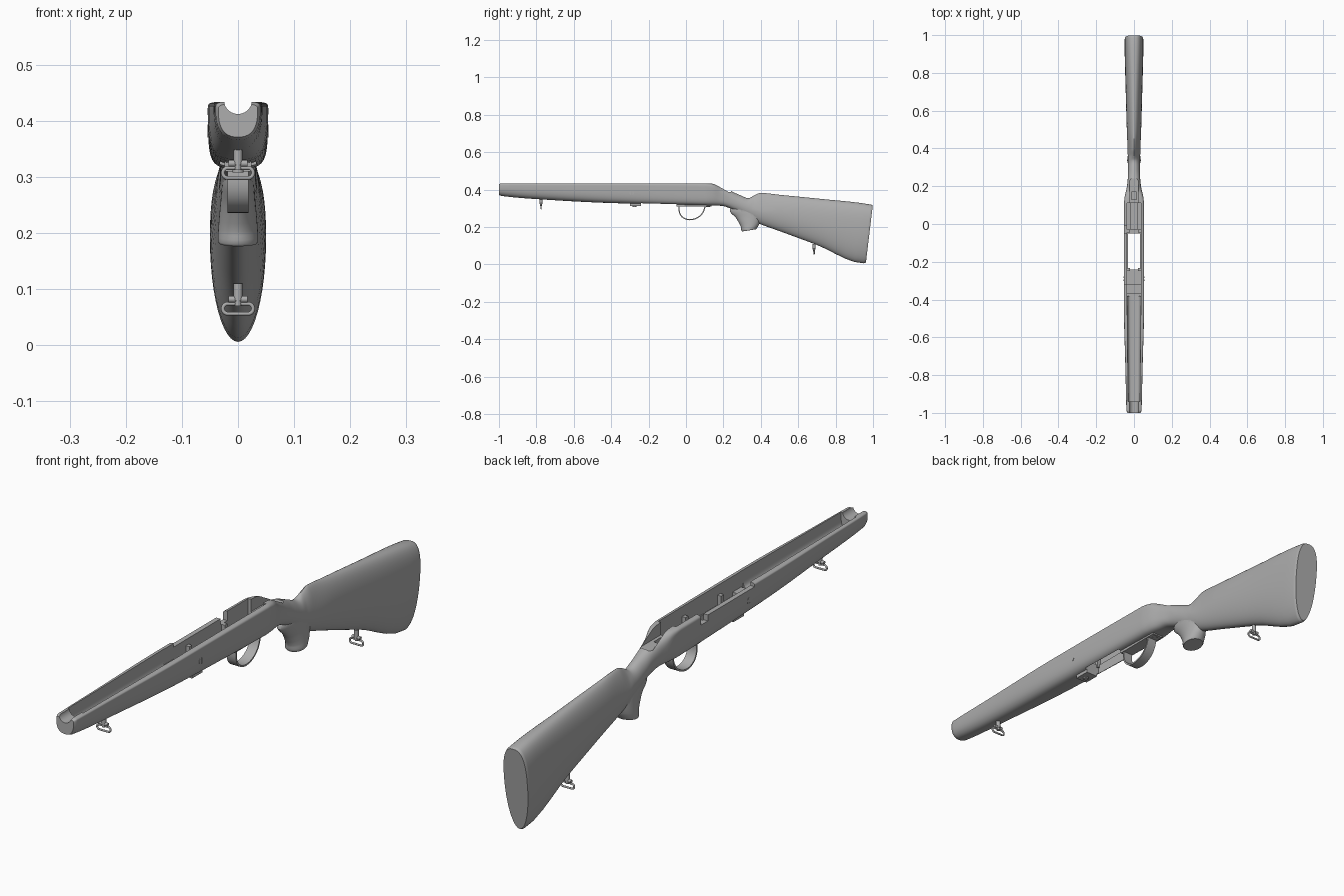
import bpy, bmesh
from math import sin, cos, pi, radians
from mathutils import Matrix, Vector

cube = bpy.data.objects.get("Cube")
if cube:
    bpy.data.objects.remove(cube, do_unlink=True)

grey = bpy.data.materials.new("plain grey")
grey.use_nodes = True
grey.diffuse_color = (0.42, 0.42, 0.42, 1)
grey.node_tree.nodes["Principled BSDF"].inputs["Base Color"].default_value = grey.diffuse_color


def finish(name, bm):
    """Turn a bmesh into a grey object."""
    bmesh.ops.recalc_face_normals(bm, faces=bm.faces)
    mesh = bpy.data.meshes.new(name)
    bm.to_mesh(mesh)
    bm.free()
    mesh.materials.append(grey)
    obj = bpy.data.objects.new(name, mesh)
    bpy.context.collection.objects.link(obj)
    return obj


def activate(obj):
    bpy.ops.object.select_all(action='DESELECT')
    obj.select_set(True)
    bpy.context.view_layer.objects.active = obj


def smooth(obj, angle=35):
    activate(obj)
    bpy.ops.object.shade_smooth_by_angle(angle=radians(angle))


def skin(name, rings):
    """Bridge closed rings of points and cap both ends."""
    bm = bmesh.new()
    loops = [[bm.verts.new(p) for p in ring] for ring in rings]
    count = len(loops[0])
    for a, b in zip(loops, loops[1:]):
        for i in range(count):
            j = (i + 1) % count
            bm.faces.new((a[i], a[j], b[j], b[i]))
    bm.faces.new(loops[0])
    bm.faces.new(loops[-1])
    return finish(name, bm)


def box(name, x0, x1, y0, y1, z0, z1):
    bm = bmesh.new()
    size = Vector((x1 - x0, y1 - y0, z1 - z0))
    centre = Vector((x0 + x1, y0 + y1, z0 + z1)) / 2
    bmesh.ops.create_cube(bm, size=1, matrix=Matrix.Translation(centre) @ Matrix.Diagonal(size.to_4d()))
    return finish(name, bm)


def rod(name, centre, axis, radius, length, sides=24):
    bm = bmesh.new()
    turn = Vector((0, 0, 1)).rotation_difference(Vector(axis)).to_matrix().to_4x4()
    bmesh.ops.create_cone(bm, cap_ends=True, segments=sides, radius1=radius, radius2=radius,
                          depth=length, matrix=Matrix.Translation(centre) @ turn)
    return finish(name, bm)


def combine(target, other, operation):
    mod = target.modifiers.new(operation, 'BOOLEAN')
    mod.operation, mod.solver, mod.object = operation, 'EXACT', other
    activate(target)
    bpy.ops.object.modifier_apply(modifier=mod.name)
    bpy.data.objects.remove(other, do_unlink=True)


def signed_power(v, p):
    return (1 if v >= 0 else -1) * abs(v) ** p


def section(y, top, bottom, middle, width, n_top, n_bottom, sides=48):
    """Cross-section with separate roundness above and below; leans near the butt."""
    lean = 0.12 * min(1, max(0, (y - 0.5) / 0.45))
    ring = []
    for i in range(sides):
        a = 2 * pi * i / sides
        upper = sin(a) >= 0
        p = 2 / (n_top if upper else n_bottom)
        reach = top - middle if upper else middle - bottom
        z = middle + reach * signed_power(sin(a), p)
        ring.append((width * signed_power(cos(a), p), y + lean * (z - bottom), z))
    return ring


def flow(stations, steps=5):
    """Fill in stations with smooth curves that do not overshoot."""
    def slope(i, k):
        if i in (0, len(stations) - 1):
            j = max(i, 1)
            return (stations[j][k] - stations[j - 1][k]) / (stations[j][0] - stations[j - 1][0])
        a, b = slope_between(i - 1, k), slope_between(i, k)
        return 2 * a * b / (a + b) if a * b > 0 else 0

    def slope_between(i, k):
        return (stations[i + 1][k] - stations[i][k]) / (stations[i + 1][0] - stations[i][0])

    result = []
    for i in range(len(stations) - 1):
        p, q = stations[i], stations[i + 1]
        gap = q[0] - p[0]
        for s in range(steps):
            t = s / steps
            h = t * t * (3 - 2 * t)
            row = [p[0] + gap * t]
            for k in range(1, len(p)):
                row.append(p[k] + (q[k] - p[k]) * h + gap * slope(i, k) * t * (1 - t) ** 2
                           - gap * slope(i + 1, k) * t * t * (1 - t))
            result.append(row)
    return result + [list(stations[-1])]


# Main stock: y, top, bottom, widest height, half width, roundness above and below
profile = [
    (-1.0, .430, .371, .418, .035, 4, 2.5),
    (-.985, .434, .366, .42, .040, 5, 2.5),
    (-.78, .434, .348, .42, .045, 5, 2.6),
    (-.4, .434, .328, .42, .054, 5, 3.4),
    (.1, .434, .316, .41, .053, 5, 4.5),
    (.14, .432, .315, .40, .050, 4, 4),
    (.19, .413, .313, .36, .039, 3, 3),
    (.24, .392, .298, .345, .033, 2.3, 2.5),
    (.29, .370, .270, .32, .032, 2, 2),
    (.335, .354, .243, .30, .032, 2, 2),
    (.365, .369, .229, .29, .033, 1.5, 2),
    (.40, .382, .214, .28, .034, 1.5, 2),
    (.5, .372, .178, .27, .038, 1.8, 2),
    (.7, .351, .104, .23, .044, 2.2, 2),
    (.95, .320, .006, .19, .050, 2.7, 2),
    (.962, .315, .010, .19, .047, 2.7, 2),
]
stock = skin("stock", [section(*row) for row in flow(profile)])

# Pistol grip: height, centre, half length, half width
grip_rows = [(.182, .338, .037, .034), (.186, .338, .041, .036), (.21, .343, .050, .035),
             (.257, .337, .068, .031), (.295, .312, .078, .028), (.325, .30, .05, .02)]
grip = skin("grip", [[(w * cos(a), c + l * sin(a), z + .16 * l * sin(a))
                      for a in (2 * pi * i / 40 for i in range(40))]
                     for z, c, l, w in flow(grip_rows, 3)])
combine(stock, grip, 'UNION')

# Barrel channel, receiver bed, magazine well, trigger slot and bolt notch
cutters = [
    skin("barrel_channel", [section(-.94, .6, .380, .45, .031, 9, 5),
                            section(-.37, .6, .368, .45, .037, 9, 5)]),
    rod("muzzle_groove", (0, -.97, .437), (0, 1, 0), .025, .1, 40),
    box("receiver_bed", -.036, .036, -.38, .11, .362, .6),
    box("magazine_well", -.032, .032, -.24, -.05, .2, .5),
    box("trigger_slot", -.018, .018, -.03, .11, .33, .5),
    box("tang_slot", -.024, .024, .10, .24, .388, .6),
    box("tang_hole", -.012, .012, .13, .17, .36, .5),
    box("lowered_wall", -.08, 0, -.32, -.01, .420, .6),
    box("bolt_notch", -.08, 0, -.05, -.01, .398, .6),
]
for cutter in cutters:
    combine(stock, cutter, 'DIFFERENCE')
smooth(stock)

# Bedding blocks inside the receiver
box("front_bedding_step", -.036, .036, -.37, -.32, .355, .376)
for side, name in ((-1, "right"), (1, "left")):
    for y in (-.25, -.045):
        inner, outer = sorted((side * .022, side * .038))
        box(name + "_bedding_tab", inner, outer, y, y + .016, .35, .398)
    bolt = rod(name + "_cross_bolt", (side * .049, -.29, .382), (1, 0, 0), .012, .011)
    slot = box("slot", side * .0545 - .002, side * .0545 + .002, -.293, -.287, .36, .40)
    combine(bolt, slot, 'DIFFERENCE')
    smooth(bolt)

# Metal plates and screws underneath
box("front_floor_plate", -.024, .024, -.30, -.24, .313, .330)
box("rear_floor_plate", -.022, .022, -.05, .135, .310, .322)
for y in (-.275, .118):
    smooth(rod("plate_screw", (0, y, .315), (0, 0, 1), .010, .014))

# Trigger guard strip
bm = bmesh.new()
pairs = []
for i in range(33):
    a = pi * i / 32
    y = .033 - .069 * cos(a) - .012 * sin(a)
    z = .317 - .078 * sin(a) ** .8
    pairs.append([bm.verts.new((x, y, z)) for x in (-.019, .019)])
for p, q in zip(pairs, pairs[1:]):
    bm.faces.new((p[0], p[1], q[1], q[0]))
guard = finish("trigger_guard", bm)
solid = guard.modifiers.new("thickness", 'SOLIDIFY')
solid.thickness, solid.offset = .006, 0
activate(guard)
bpy.ops.object.modifier_apply(modifier=solid.name)
smooth(guard)


# Sling swivels: a rounded wire loop, a cross barrel and a stud
def swivel(name, y, z):
    curve = bpy.data.curves.new(name + "_loop", 'CURVE')
    curve.dimensions, curve.bevel_depth, curve.bevel_resolution = '3D', .0035, 3
    spline = curve.splines.new('POLY')
    spline.points.add(23)
    for i, point in enumerate(spline.points):
        a = 2 * pi * (i + .5) / 24
        end = .018 if cos(a) > 0 else -.018
        point.co = (end + .009 * cos(a), y, z + .012 + .009 * sin(a), 1)
    spline.use_cyclic_u = True
    curve.materials.append(grey)
    loop = bpy.data.objects.new(name + "_loop", curve)
    bpy.context.collection.objects.link(loop)
    activate(loop)
    bpy.ops.object.convert(target='MESH')
    smooth(bpy.context.object, 60)
    smooth(rod(name + "_barrel", (0, y, z + .029), (1, 0, 0), .006, .034))
    smooth(rod(name + "_neck", (0, y, z + .024), (0, 0, 1), .006, .014))
    smooth(rod(name + "_stud", (0, y, z + .042), (0, 0, 1), .008, .03))


swivel("front_swivel", -.775, .295)
swivel("rear_swivel", .685, .053)
